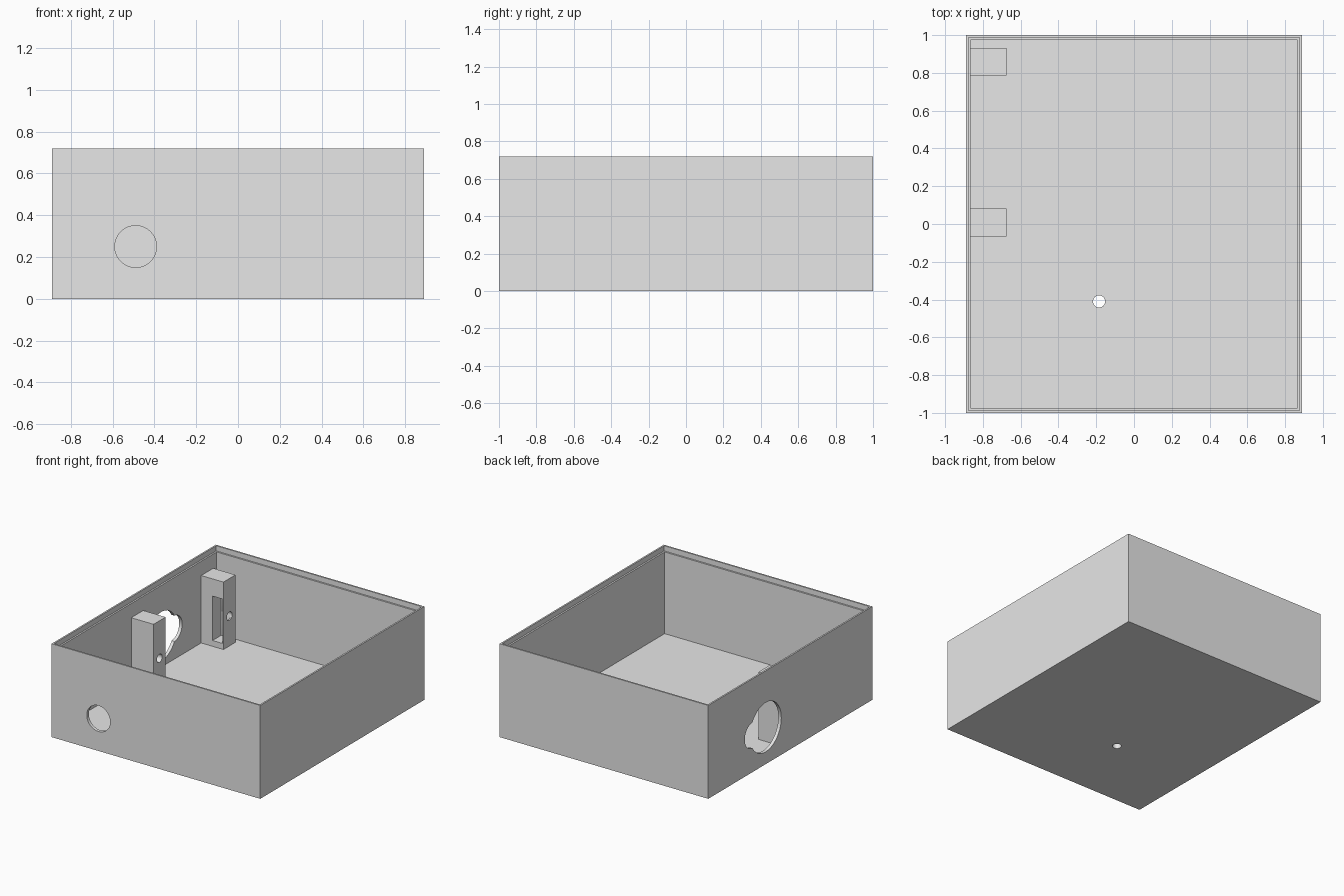
import bpy
from math import pi
from mathutils import Vector

cube = bpy.data.objects.get("Cube")
if cube:
    bpy.data.objects.remove(cube, do_unlink=True)

# Single plain grey material
grey = bpy.data.materials.new("light_grey_plastic")
grey.use_nodes = True
grey.diffuse_color = (0.8, 0.8, 0.8, 1)
grey.node_tree.nodes["Principled BSDF"].inputs["Base Color"].default_value = grey.diffuse_color

HALF_X, HALF_Y, HEIGHT = 0.89, 1.0, 0.72
WALL, FLOOR = 0.025, 0.05


def box(name, low, high):
    """Axis-aligned box between two opposite corners."""
    low, high = Vector(low), Vector(high)
    bpy.ops.mesh.primitive_cube_add(size=1, location=(low + high) / 2)
    obj = bpy.context.object
    obj.name = name
    obj.scale = high - low
    bpy.ops.object.transform_apply(location=True, rotation=True, scale=True)
    obj.data.materials.append(grey)
    return obj


def rod(name, centre, radius, length, axis):
    """Cylinder along the given axis."""
    turn = {"x": (0, pi / 2, 0), "y": (pi / 2, 0, 0), "z": (0, 0, 0)}[axis]
    bpy.ops.mesh.primitive_cylinder_add(vertices=48, radius=radius, depth=length,
                                        location=centre, rotation=turn)
    obj = bpy.context.object
    obj.name = name
    bpy.ops.object.transform_apply(location=True, rotation=True, scale=True)
    obj.data.materials.append(grey)
    return obj


def cut(target, *cutters):
    """Subtract each cutter from the target, then discard it."""
    bpy.ops.object.select_all(action="DESELECT")
    bpy.context.view_layer.objects.active = target
    target.select_set(True)
    for cutter in cutters:
        mod = target.modifiers.new("cut", "BOOLEAN")
        mod.operation = "DIFFERENCE"
        mod.solver = "EXACT"
        mod.object = cutter
        bpy.ops.object.modifier_apply(modifier=mod.name)
        bpy.data.objects.remove(cutter, do_unlink=True)


def opening(name, inset, bottom):
    """Rectangular cutter that opens the case from above."""
    x, y = HALF_X - inset, HALF_Y - inset
    return box(name, (-x, -y, bottom), (x, y, HEIGHT + inset * 4))


# Open case: cavity, stepped rim, cable holes and the two-circle side socket hole
case = box("case", (-HALF_X, -HALF_Y, 0), (HALF_X, HALF_Y, HEIGHT))
cut(case,
    opening("cavity", WALL, FLOOR),
    opening("rim_step", WALL / 2, 0.68),
    rod("front_hole", (-0.49, -HALF_Y, 0.25), 0.1, 0.2, "y"),
    rod("floor_hole", (-0.185, -0.41, 0), 0.032, 0.2, "z"),
    rod("socket_hole", (-HALF_X, 0.30, 0.285), 0.19, 0.2, "x"),
    rod("socket_side_hole", (-HALF_X, 0.455, 0.285), 0.1, 0.2, "x"))

# Screw posts either side of the socket hole
posts = {}
for name, y in (("front_post", 0.008), ("back_post", 0.86)):
    post = box(name, (-0.875, y - 0.073, FLOOR - 0.01), (-0.675, y + 0.073, 0.57))
    cut(post, rod("screw_hole", (-0.675, y, 0.28), 0.032, 0.18, "x"))
    posts[name] = post

# Side slot in the back post
cut(posts["back_post"], box("slot", (-0.768, 0.7, 0.095), (-0.685, 0.89, 0.437)))

for obj in (case, *posts.values()):
    bpy.ops.object.select_all(action="DESELECT")
    bpy.context.view_layer.objects.active = obj
    obj.select_set(True)
    bpy.ops.object.shade_smooth_by_angle(angle=pi / 6)
